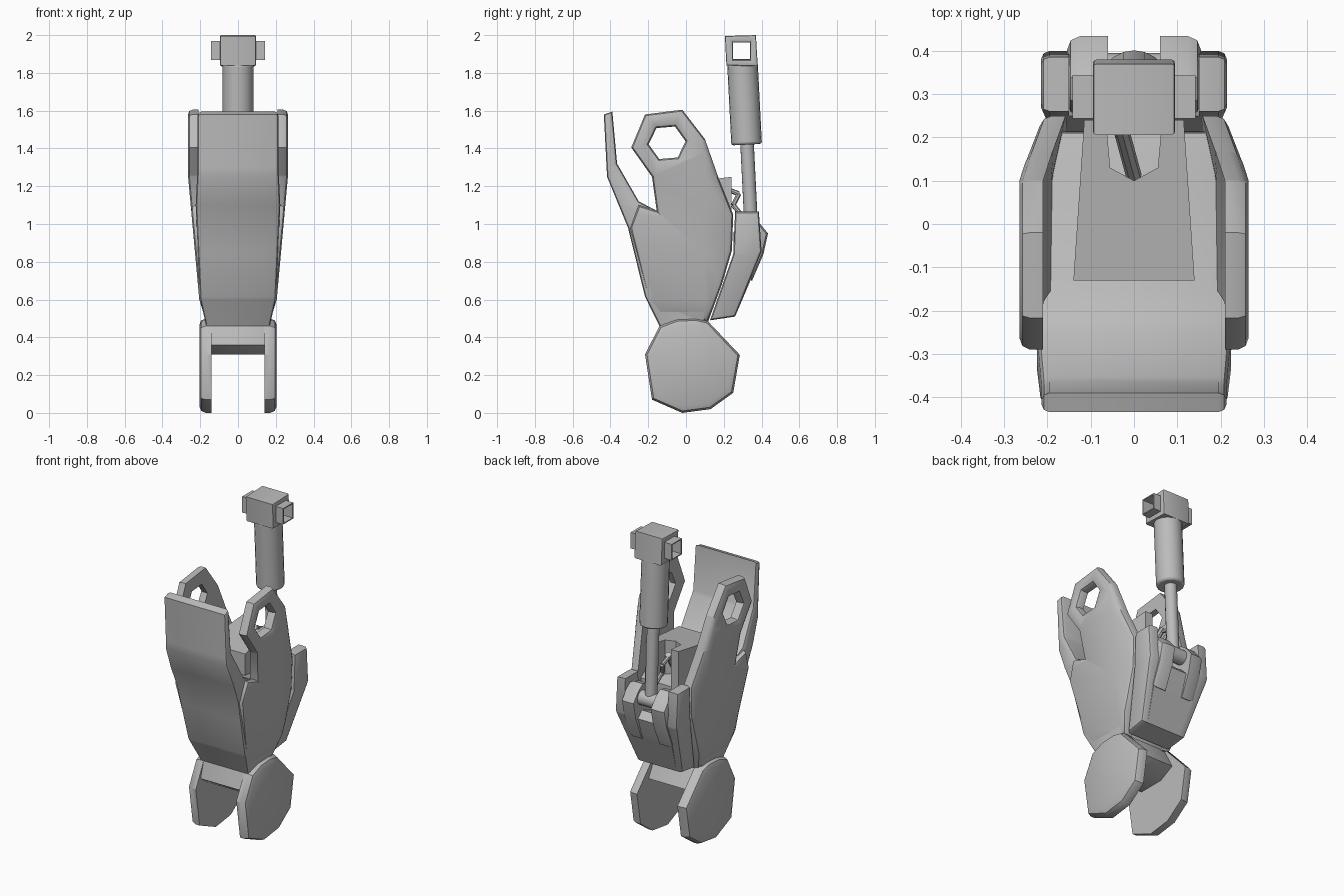
import bpy, bmesh, math
from mathutils import Vector

if bpy.data.objects.get("Cube"):
    bpy.data.objects.remove(bpy.data.objects["Cube"])

GREY = (0.5, 0.5, 0.5, 1)
mat = bpy.data.materials.new("plain grey")
mat.use_nodes = True
mat.diffuse_color = GREY
mat.node_tree.nodes["Principled BSDF"].inputs["Base Color"].default_value = GREY
parts = []


def table(v, pairs):
    """Piecewise linear lookup."""
    if v <= pairs[0][0]:
        return pairs[0][1]
    for (a, p), (b, q) in zip(pairs, pairs[1:]):
        if v <= b:
            return p + (q - p) * (v - a) / (b - a)
    return pairs[-1][1]


def finish(name, bm, mirror=False):
    bmesh.ops.recalc_face_normals(bm, faces=bm.faces)
    me = bpy.data.meshes.new(name)
    bm.to_mesh(me)
    bm.free()
    me.materials.append(mat)
    ob = bpy.data.objects.new(name, me)
    bpy.context.collection.objects.link(ob)
    if mirror:
        ob.modifiers.new("Mirror", 'MIRROR').use_clip = False
    parts.append(ob)
    return ob


def slab(name, outline, x0, x1, bevel=0.02, hole=None, cuts=(), warp=None, mirror=False):
    """Side outline (y, z) extruded from x0 to x1, rims bevelled, then warped in x."""
    bm = bmesh.new()
    edges = []
    for loop in (outline, hole):
        if loop:
            vs = [bm.verts.new((x0, y, z)) for y, z in loop]
            edges += [bm.edges.new((vs[i - 1], vs[i])) for i in range(len(vs))]
    bmesh.ops.triangle_fill(bm, edges=edges, use_beauty=True)
    bmesh.ops.dissolve_limit(bm, angle_limit=0.01, verts=bm.verts, edges=bm.edges)
    ext = bmesh.ops.extrude_face_region(bm, geom=list(bm.faces), use_keep_orig=True)
    bmesh.ops.translate(bm, vec=(x1 - x0, 0, 0),
                        verts=[g for g in ext["geom"] if isinstance(g, bmesh.types.BMVert)])
    bmesh.ops.recalc_face_normals(bm, faces=bm.faces)
    if bevel:
        outer = [e for e in bm.edges if len(e.link_faces) == 2
                 and e.calc_face_angle() > 0.5
                 and all(abs(v.co.x - x1) < 1e-4 or (x0 < 0 and abs(v.co.x - x0) < 1e-4)
                         for v in e.verts)
                 and abs(e.verts[0].co.x - e.verts[1].co.x) < 1e-4]
        bmesh.ops.bevel(bm, geom=outer, offset=bevel, segments=2, profile=0.5,
                        affect='EDGES', clamp_overlap=True)
    for axis, value in cuts:
        no = Vector((0, 1, 0)) if axis == 'y' else Vector((0, 0, 1))
        bmesh.ops.bisect_plane(bm, geom=bm.verts[:] + bm.edges[:] + bm.faces[:],
                               plane_co=no * value, plane_no=no)
    if warp:
        for v in bm.verts:
            v.co.x = warp(*v.co)
    return finish(name, bm, mirror)


def rod(name, points, r, sides=16):
    """Straight tubes along a chain of points."""
    bm = bmesh.new()
    for a, b in zip(points, points[1:]):
        a, b = Vector(a), Vector(b)
        d = b - a
        new = bmesh.ops.create_cone(bm, cap_ends=True, segments=sides, radius1=r,
                                    radius2=r, depth=d.length)["verts"]
        m = d.to_track_quat('Z', 'Y').to_matrix().to_4x4()
        m.translation = (a + b) / 2
        bmesh.ops.transform(bm, matrix=m, verts=new)
    return finish(name, bm)


# Shin shell with the tall front plate
shell_width = [(0.31, 0.9), (0.47, 0.85), (0.6, 1.0), (1.1, 1.12), (1.3, 1.07)]
slab("front_shell",
     [(-0.435, 1.58), (-0.39, 1.595), (-0.365, 1.32), (-0.25, 1.12), (-0.155, 1.07),
      (0.1, 1.03), (0.21, 1.0), (0.215, 0.86), (0.17, 0.68), (0.1, 0.49),
      (0.17, 0.36), (0.07, 0.31), (-0.1, 0.31), (-0.17, 0.36), (-0.14, 0.46),
      (-0.217, 0.615), (-0.307, 0.98), (-0.418, 1.25)],
     -0.2, 0.2, 0.018, cuts=[('z', z) for z in (0.47, 0.6, 0.85, 1.1, 1.3)],
     warp=lambda x, y, z: x * table(z, shell_width))

# Side plates with a six-sided eye
flare = [(0.47, -0.04), (0.6, 0.0), (1.26, 0.06)]
back_taper = [(0.1, 1.0), (0.25, 0.2)]
eye = [(-0.1 + 0.098 * math.cos(a), 1.43 + 0.095 * math.sin(a))
       for a in [math.radians(60 * i + 5) for i in range(6)]]
slab("side_plate",
     [(-0.155, 1.07), (-0.18, 1.25), (-0.29, 1.405), (-0.217, 1.58), (-0.02, 1.605),
      (0.1, 1.45), (0.17, 1.25), (0.25, 1.05), (0.243, 0.86), (0.19, 0.68),
      (0.116, 0.48), (-0.13, 0.47), (-0.205, 0.615), (-0.295, 0.98), (-0.25, 1.1)],
     0.15, 0.205, 0.024, hole=eye,
     cuts=[('z', 0.6), ('z', 0.85), ('z', 1.05), ('z', 1.26), ('y', 0.1)],
     warp=lambda x, y, z: x + table(z, flare) * (table(y, back_taper) if z > 0.6 else 1),
     mirror=True)

# Ankle cheeks
slab("ankle_cheek",
     [(-0.14, 0.46), (-0.05, 0.495), (0.05, 0.5), (0.116, 0.485), (0.285, 0.307),
      (0.25, 0.106), (0.13, 0.02), (-0.02, 0.0), (-0.18, 0.07), (-0.217, 0.31)],
     0.14, 0.205, 0.035, mirror=True)

# Inner core with a vee notch at the back
bm = bmesh.new()
plan = [(-0.14, -0.13), (0.14, -0.13), (0.115, 0.24), (0.065, 0.24), (0.055, 0.13),
        (0, 0.1), (-0.055, 0.13), (-0.065, 0.24), (-0.115, 0.24)]
low = bm.faces.new([bm.verts.new((x, y, 0.95)) for x, y in plan])
up = bmesh.ops.extrude_face_region(bm, geom=[low], use_keep_orig=True)
for g in up["geom"]:
    if isinstance(g, bmesh.types.BMVert):
        g.co.z = 1.2 + 0.05 * (g.co.y + 0.13) / 0.37
finish("inner_core", bm)

# Calf guard: arms, back panel and clevis
calf_width = [(0.49, 0.72), (0.84, 1.0)]
pinch = lambda x, y, z: x * table(z, calf_width)
slab("calf_arm",
     [(0.26, 1.065), (0.386, 1.065), (0.4, 0.855), (0.26, 0.51), (0.127, 0.49),
      (0.25, 0.84)],
     0.15, 0.215, 0.02, cuts=[('z', 0.84)], warp=pinch, mirror=True)
slab("calf_panel",
     [(0.127, 0.49), (0.26, 0.51), (0.35, 0.72), (0.39, 0.84), (0.35, 0.88),
      (0.25, 0.84)],
     -0.16, 0.16, 0, cuts=[('z', 0.7)], warp=pinch)
slab("clevis_cheek",
     [(0.34, 1.04), (0.385, 1.01), (0.434, 0.95), (0.41, 0.84), (0.35, 0.7),
      (0.26, 0.74), (0.25, 0.95), (0.28, 1.02)],
     0.06, 0.155, 0.03, mirror=True)
rod("clevis_pin", [(-0.15, 0.35, 0.96), (0.15, 0.35, 0.96)], 0.045)

# Damper: piston rod, cylinder, head and hollow square pin
rod("piston_rod", [(0, 0.348, 0.93), (0, 0.322, 1.45)], 0.036)
cyl = rod("damper_cylinder", [(0, 0.321, 1.42), (0, 0.299, 1.85)], 0.081, 20)
bev = cyl.modifiers.new("Bevel", 'BEVEL')
bev.width, bev.segments, bev.limit_method = 0.012, 2, 'ANGLE'
square = lambda r: [(0.294 + sy * r, 1.918 + sz * r)
                    for sy, sz in ((-1, -1), (1, -1), (1, 1), (-1, 1))]
slab("damper_head", [(0.214, 1.84), (0.38, 1.835), (0.37, 2.0), (0.206, 1.995)],
     -0.095, 0.095, 0.008, hole=square(0.049))
slab("square_pin", square(0.05), -0.142, 0.142, 0, hole=square(0.044))

# Thin linkage behind the core
rod("linkage", [(-0.03, 0.2, 1.19), (-0.03, 0.28, 1.16), (-0.01, 0.25, 1.1),
                (0, 0.3, 1.04)], 0.013, 8)
rod("linkage_strut", [(-0.03, 0.22, 1.2), (0, 0.11, 1.06)], 0.018, 8)

# Smooth shading with crisp edges
bpy.ops.object.select_all(action='DESELECT')
for ob in parts:
    ob.select_set(True)
bpy.context.view_layer.objects.active = parts[0]
bpy.ops.object.shade_smooth_by_angle(angle=math.radians(35))
